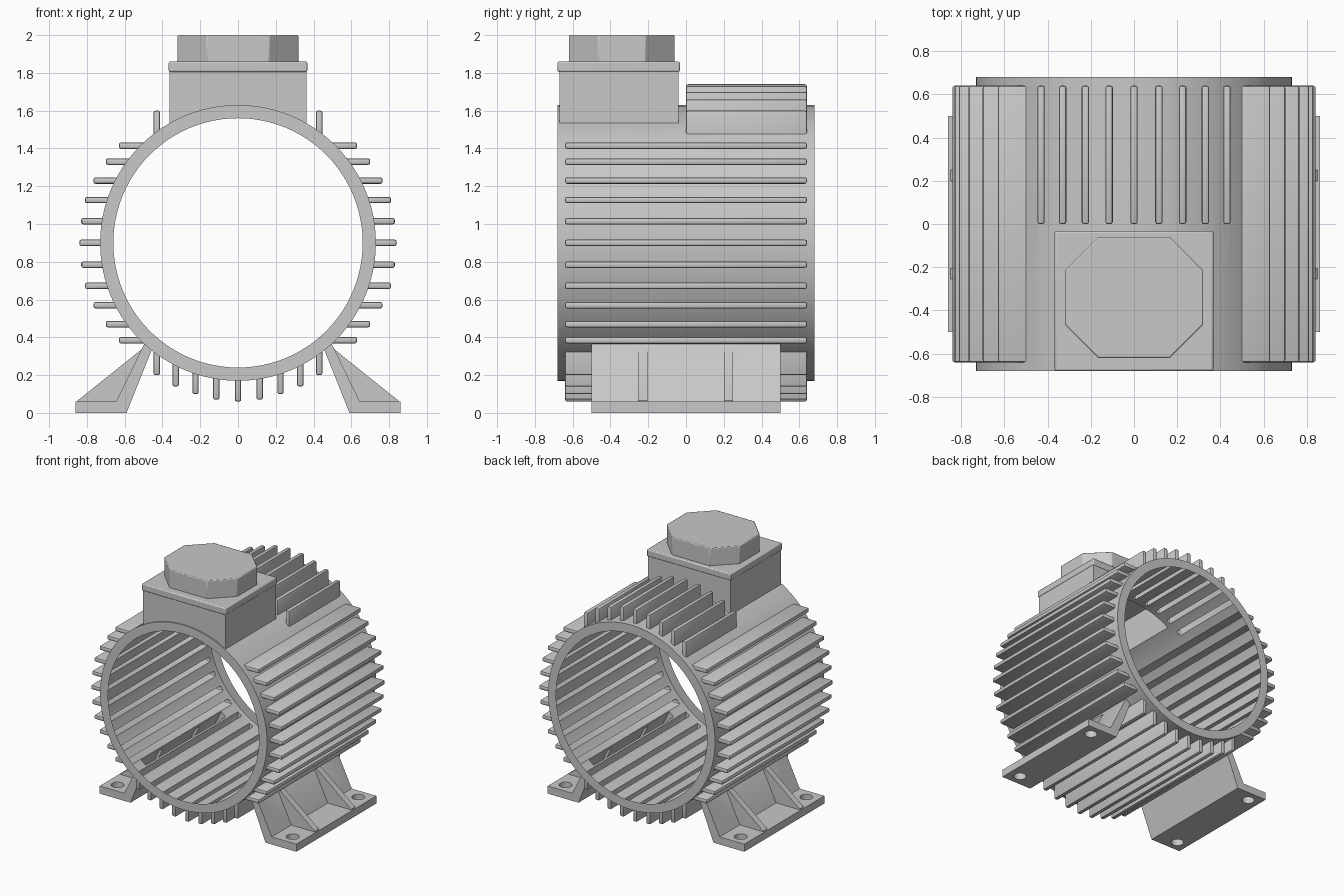
import bpy, bmesh
from math import sqrt, sin, cos, pi, radians
from mathutils import Vector

if "Cube" in bpy.data.objects:
    bpy.data.objects.remove(bpy.data.objects["Cube"], do_unlink=True)

AXIS_Z = 0.90      # height of the housing axis
OUTER, INNER, ROOT = 0.73, 0.66, 0.69
HALF_LEN = 0.68

metal = bpy.data.materials.new("cast_metal_grey")
metal.use_nodes = True
grey = (0.58, 0.58, 0.58, 1)
metal.diffuse_color = grey
bsdf = next(n for n in metal.node_tree.nodes if n.type == 'BSDF_PRINCIPLED')
bsdf.inputs["Base Color"].default_value = grey
bsdf.inputs["Roughness"].default_value = 0.5


def finish(name, bm, bevel=0.0):
    bmesh.ops.recalc_face_normals(bm, faces=bm.faces[:])
    mesh = bpy.data.meshes.new(name)
    bm.to_mesh(mesh)
    bm.free()
    mesh.materials.append(metal)
    obj = bpy.data.objects.new(name, mesh)
    bpy.context.collection.objects.link(obj)
    if bevel:
        mod = obj.modifiers.new("soft_edges", 'BEVEL')
        mod.width, mod.segments, mod.limit_method = bevel, 2, 'ANGLE'
    return obj


def shade(obj):
    bpy.ops.object.select_all(action='DESELECT')
    obj.select_set(True)
    bpy.context.view_layer.objects.active = obj
    bpy.ops.object.shade_smooth_by_angle(angle=radians(35))


def combine(target, operand, operation):
    """Apply a boolean to target and discard the operand."""
    operand.hide_render = True
    bpy.context.view_layer.objects.active = target
    mod = target.modifiers.new("combine", 'BOOLEAN')
    mod.operation, mod.solver, mod.object = operation, 'EXACT', operand
    bpy.ops.object.modifier_apply(modifier=mod.name)
    bpy.data.objects.remove(operand, do_unlink=True)


def extrude(bm, points, offset):
    """Extrude a closed outline of 3D points along an offset."""
    face = bm.faces.new([bm.verts.new(p) for p in points])
    moved = bmesh.ops.extrude_face_region(bm, geom=[face])["geom"]
    bmesh.ops.translate(bm, vec=offset,
                        verts=[v for v in moved if isinstance(v, bmesh.types.BMVert)])


def along_y(bm, outline, y0, y1):
    extrude(bm, [(x, y0, z) for x, z in outline], Vector((0, y1 - y0, 0)))


def rect(x0, x1, z0, z1):
    return [(x0, z0), (x1, z0), (x1, z1), (x0, z1)]


# Housing drum: closed for now, its end discs are opened after the casting is joined
bm = bmesh.new()
steps = 96
loops = []
for r, y in ((INNER, -HALF_LEN), (OUTER, -HALF_LEN), (OUTER, HALF_LEN), (INNER, HALF_LEN)):
    loops.append([bm.verts.new((r * cos(2 * pi * i / steps), y, AXIS_Z + r * sin(2 * pi * i / steps)))
                  for i in range(steps)])
for a, b in zip(loops, loops[1:]):
    for i in range(steps):
        j = (i + 1) % steps
        bm.faces.new((a[i], a[j], b[j], b[i]))
bm.faces.new(loops[0])
bm.faces.new(loops[-1])
housing = finish("finned_housing", bm)

# Cooling fins: distance from the axis plane, and reach from the axis
FIN_T, FIN_Y = 0.017, 0.64
side_fins = [(0, 0.84), (0.115, 0.83), (0.227, 0.81), (0.33, 0.765), (0.43, 0.70), (0.515, 0.63)]
upright_fins = [(0, 0.84), (0.115, 0.83), (0.225, 0.80), (0.33, 0.76), (0.43, 0.70)]
cast_parts = []


def signed(d):
    return (1, -1) if d else (1,)


def root(d):
    return sqrt(ROOT ** 2 - d ** 2)


for side, label in ((1, "left"), (-1, "right")):
    bm = bmesh.new()
    for d, reach in side_fins:
        for s in signed(d):
            z = AXIS_Z + s * d
            along_y(bm, rect(side * root(d), side * reach, z - FIN_T, z + FIN_T), -FIN_Y, FIN_Y)
    cast_parts.append(finish(label + "_side_fins", bm, 0.01))

for side, label, y0 in ((1, "top", 0.0), (-1, "bottom", -FIN_Y)):
    bm = bmesh.new()
    for d, reach in upright_fins:
        for s in signed(d):
            x = s * d
            along_y(bm, rect(x - FIN_T, x + FIN_T, AXIS_Z + side * root(d),
                             AXIS_Z + side * reach), y0, FIN_Y)
    cast_parts.append(finish(label + "_fins", bm, 0.01))

# Terminal box, opening into the drum
bm = bmesh.new()
along_y(bm, rect(-0.362, 0.362, 1.3, 1.81), -0.67, -0.04)
cast_parts.append(finish("terminal_box", bm))

# Feet: bent plate with two bolt holes and two gussets each
foot = [(0.59, 0), (0.86, 0), (0.86, 0.06), (0.645, 0.06), (0.47, 0.42), (0.43, 0.40)]
gusset = [(0.62, 0.05), (0.85, 0.05), (0.85, 0.065), (0.50, 0.345), (0.48, 0.33)]
for side, label in ((1, "left"), (-1, "right")):
    bm = bmesh.new()
    along_y(bm, [(side * x, z) for x, z in foot], -0.5, 0.5)
    plate = finish(label + "_foot", bm)

    bm = bmesh.new()
    for y in (-0.41, 0.41):
        ring = [(side * 0.765 + 0.047 * cos(pi * i / 12), y + 0.047 * sin(pi * i / 12), -0.1)
                for i in range(24)]
        extrude(bm, ring, Vector((0, 0, 0.3)))
    combine(plate, finish("bolt_holes", bm), 'DIFFERENCE')

    bm = bmesh.new()
    for y in (-0.23, 0.225):
        along_y(bm, [(side * x, z) for x, z in gusset], y - 0.025, y + 0.025)
    cast_parts += [plate, finish(label + "_foot_gussets", bm)]

# Join the casting into one hollow skin and open both ends inside the rims
for part in cast_parts:
    combine(housing, part, 'UNION')
bm = bmesh.new()
bm.from_mesh(housing.data)
axis = Vector((0, 0, AXIS_Z))
discs = [f for f in bm.faces if abs(f.calc_center_median().y) > HALF_LEN - 0.001
         and all(Vector((v.co.x, 0, v.co.z - axis.z)).length < INNER + 0.002 for v in f.verts)]
bmesh.ops.delete(bm, geom=discs, context='FACES')
bm.to_mesh(housing.data)
bm.free()
shade(housing)

# Lid plate
bm = bmesh.new()
along_y(bm, rect(-0.367, 0.367, 1.805, 1.86), -0.68, -0.033)
shade(finish("terminal_box_lid", bm, 0.008))

# Raised eight-sided cap
bm = bmesh.new()
hx, hy, cut, mid = 0.32, 0.28, 0.155, -0.34
corners = [(hx, cut - hy), (hx, hy - cut), (hx - cut, hy), (cut - hx, hy),
           (-hx, hy - cut), (-hx, cut - hy), (cut - hx, -hy), (hx - cut, -hy)]
extrude(bm, [(x, mid + y, 1.855) for x, y in corners], Vector((0, 0, 0.145)))
shade(finish("eight_sided_cap", bm, 0.006))
